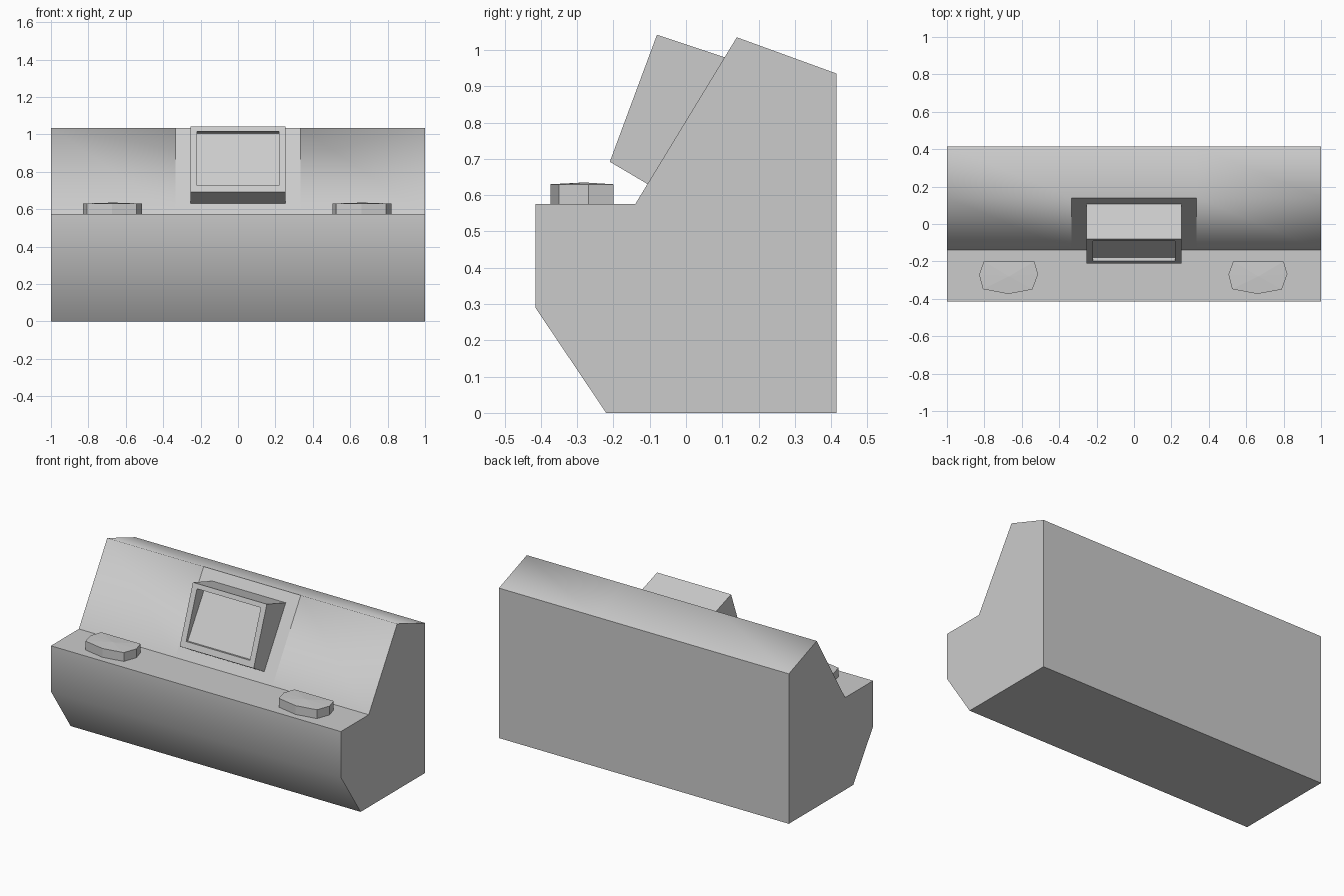
import bpy, bmesh

if "Cube" in bpy.data.objects:
    bpy.data.objects.remove(bpy.data.objects["Cube"])


def finish(bm, name):
    bmesh.ops.recalc_face_normals(bm, faces=bm.faces)
    mesh = bpy.data.meshes.new(name)
    bm.to_mesh(mesh)
    bm.free()
    obj = bpy.data.objects.new(name, mesh)
    bpy.context.collection.objects.link(obj)
    return obj


def loft(name, rings, soft=()):
    """Bridge matching vertex rings and cap both ends; soft = (ring span, profile point) pairs shaded smooth."""
    bm = bmesh.new()
    vs = [[bm.verts.new(p) for p in ring] for ring in rings]
    n = len(vs[0])
    for a, b in zip(vs, vs[1:]):
        for i in range(n):
            j = (i + 1) % n
            bm.faces.new((a[i], a[j], b[j], b[i]))
    bm.faces.new(vs[0])
    bm.faces.new(vs[-1])
    if soft:
        bmesh.ops.recalc_face_normals(bm, faces=bm.faces)
        bm.normal_update()
        for f in bm.faces:
            f.smooth = True
        for e in bm.edges:
            e.smooth = e.calc_face_angle(0) < 0.01
        for span, point in soft:
            bm.edges.get((vs[span][point], vs[span + 1][point])).smooth = True
        # the middle slope panel stays flat
        for ring in vs[1:-1]:
            bm.edges.get((ring[3], ring[4])).smooth = False
    return finish(bm, name)


# Console body: side profile (y, z) swept along x, flat middle panel between soft outer ridges
profile = [(-0.22, 0), (0.415, 0), (0.415, 0.935), (0.14, 1.035),
           (-0.14, 0.575), (-0.415, 0.575), (-0.415, 0.29)]
loft("console_body",
     [[(x, y, z) for y, z in profile] for x in (-1, -0.335, 0.335, 1)],
     soft=[(0, 3), (2, 3), (0, 6), (1, 6), (2, 6)])


# Tilted monitor: housing, bezel and recessed screen as nested rectangles
def rect(half, bottom, top):
    return [(-half, *bottom), (half, *bottom), (half, *top), (-half, *top)]


loft("monitor", [
    rect(0.255, (-0.088, 0.620), (0.124, 0.974)),
    rect(0.255, (-0.21, 0.692), (-0.08, 1.042)),
    rect(0.22, (-0.197, 0.727), (-0.09, 1.015)),
    rect(0.22, (-0.18, 0.724), (-0.005, 1.004)),
])

# Control pads on the ledge: seven-sided low prisms with a nearly flat crown
pad = [(-0.135, -0.2), (0.135, -0.2), (0.155, -0.268), (0.125, -0.35),
       (-0.005, -0.374), (-0.14, -0.348), (-0.16, -0.27)]
for side, cx in (("left", -0.668), ("right", 0.665)):
    bm = bmesh.new()
    low = [bm.verts.new((cx + x, y, 0.57)) for x, y in pad]
    high = [bm.verts.new((cx + x, y, 0.63)) for x, y in pad]
    crown = bm.verts.new((cx, -0.28, 0.635))
    bm.faces.new(low)
    for i in range(len(pad)):
        j = (i + 1) % len(pad)
        bm.faces.new((low[i], low[j], high[j], high[i]))
        bm.faces.new((high[i], high[j], crown))
    finish(bm, side + "_control_pad")
